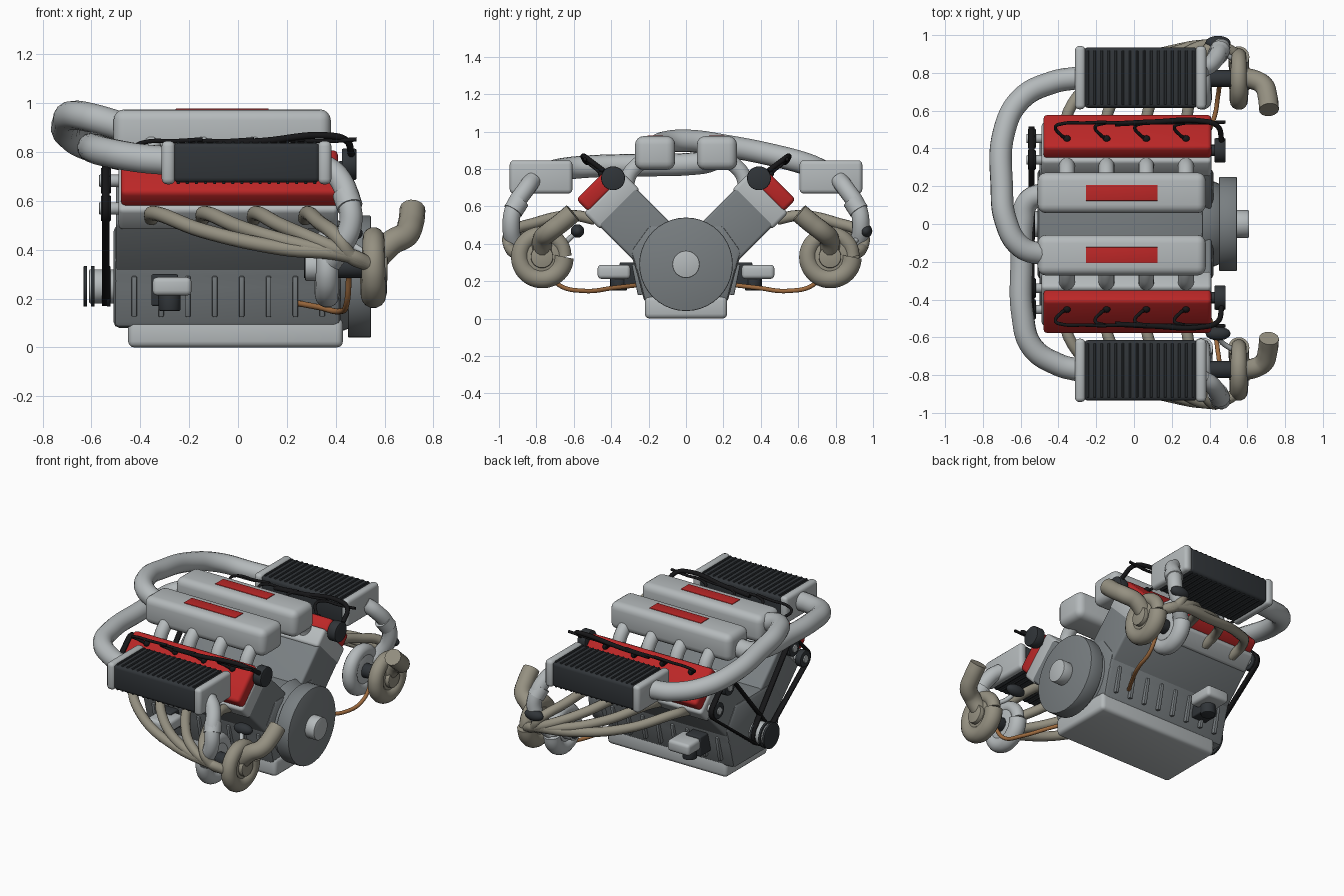
import bpy, bmesh
from math import sin, cos, pi, radians
from mathutils import Matrix, Vector, geometry

if "Cube" in bpy.data.objects:
    bpy.data.objects.remove(bpy.data.objects["Cube"])

def mat(name, r, g, b):
    m = bpy.data.materials.new(name)
    m.diffuse_color = (r, g, b, 1)
    m.use_nodes = True
    m.node_tree.nodes["Principled BSDF"].inputs["Base Color"].default_value = m.diffuse_color
    return m

ALU = mat("aluminium", .46, .49, .50)
IRON = mat("cast_block", .19, .21, .22)
TAN = mat("exhaust_steel", .30, .28, .22)
RED = mat("red_paint", .50, .02, .02)
DARK = mat("dark_parts", .03, .035, .04)
BLACK = mat("rubber", .008, .008, .009)
COPPER = mat("copper_line", .35, .15, .05)

def finish(name, bm, m, loc=(0, 0, 0), rx=0):
    bmesh.ops.recalc_face_normals(bm, faces=bm.faces)
    me = bpy.data.meshes.new(name)
    bm.to_mesh(me)
    bm.free()
    me.materials.append(m)
    ob = bpy.data.objects.new(name, me)
    bpy.context.collection.objects.link(ob)
    ob.location, ob.rotation_euler = loc, (rx, 0, 0)
    smooth(ob)
    return ob

def smooth(ob):
    bpy.ops.object.select_all(action='DESELECT')
    ob.select_set(True)
    bpy.context.view_layer.objects.active = ob
    bpy.ops.object.shade_smooth_by_angle(angle=radians(35))

def round_edges(bm, w, seg=3):
    if w:
        bmesh.ops.bevel(bm, geom=bm.edges[:], offset=w, segments=seg, profile=.5, affect='EDGES')

def box(name, loc, size, m, bevel=.01, rx=0, seg=3):
    bm = bmesh.new()
    bmesh.ops.create_cube(bm, size=1, matrix=Matrix.Diagonal((*size, 1)))
    round_edges(bm, bevel, seg)
    return finish(name, bm, m, loc, rx)

def cyl(name, x0, x1, y, z, r, m, r2=None, bevel=.006, axis='X'):
    # cylinder along x (or z when axis is 'Z', x0/x1 then being heights)
    bm = bmesh.new()
    bmesh.ops.create_cone(bm, cap_ends=True, segments=40, radius1=r, radius2=r2 or r, depth=abs(x1 - x0))
    rim = [e for e in bm.edges if any(len(f.verts) > 4 for f in e.link_faces)]
    bmesh.ops.bevel(bm, geom=rim, offset=bevel, segments=2, profile=.5, affect='EDGES')
    if axis == 'X':
        bm.transform(Matrix.Rotation(pi / 2, 4, 'Y'))
        return finish(name, bm, m, ((x0 + x1) / 2, y, z))
    return finish(name, bm, m, (axis[1], y, z))

def tube(name, pts, r, m, radii=None, res=8):
    cu = bpy.data.curves.new(name, 'CURVE')
    cu.dimensions, cu.bevel_depth, cu.bevel_resolution = '3D', r, 5
    cu.use_fill_caps, cu.resolution_u = True, res
    sp = cu.splines.new('BEZIER')
    sp.bezier_points.add(len(pts) - 1)
    for i, (bp, p) in enumerate(zip(sp.bezier_points, pts)):
        bp.co, bp.handle_left_type, bp.handle_right_type = p, 'AUTO', 'AUTO'
        bp.radius = radii[i] if radii else 1
    cu.materials.append(m)
    ob = bpy.data.objects.new(name, cu)
    bpy.context.collection.objects.link(ob)
    bpy.ops.object.select_all(action='DESELECT')
    ob.select_set(True)
    bpy.context.view_layer.objects.active = ob
    bpy.ops.object.convert(target='MESH')
    smooth(bpy.context.object)

def ball(name, loc, size, m):
    bm = bmesh.new()
    bmesh.ops.create_uvsphere(bm, u_segments=24, v_segments=14, radius=1, matrix=Matrix.Diagonal((*size, 1)))
    finish(name, bm, m, loc)

def scroll(name, x, y, z, r0, r1, outer, m):
    # snail housing: a ring tube that thickens along its turn
    pts, rad = [], []
    for i in range(17):
        a, r = 2 * pi * i / 16, r0 + (r1 - r0) * i / 16
        R = outer - r - .012 * (1 - i / 16)
        pts.append((x, y + R * cos(a), z + R * sin(a)))
        rad.append(r)
    tube(name, pts, 1, m, rad, 4)

def belt(name, x, circles):
    pts = [Vector((y + r * cos(a * pi / 12), z + r * sin(a * pi / 12))) for y, z, r in circles for a in range(24)]
    hull = [pts[i] for i in geometry.convex_hull_2d(pts)]
    bm = bmesh.new()
    rows = [[bm.verts.new((x + dx, p.x, p.y)) for p in hull] for dx in (-.016, .016)]
    for i in range(len(hull)):
        j = (i + 1) % len(hull)
        bm.faces.new((rows[0][i], rows[0][j], rows[1][j], rows[1][i]))
    ob = finish(name, bm, BLACK)
    mod = ob.modifiers.new("thickness", 'SOLIDIFY')
    mod.thickness, mod.offset = .012, 0

PORTS = [-.355, -.145, .065, .275]
AX = .7071

def bank(d, u):
    # y, z of a point d along the tilted bank and u across it (outwards)
    return AX * (d + u), .23 + AX * (d - u)

# Crankcase prism, sump, flywheel
half = [(.22, .08), (.27, .27), (.30, .36), (.2, .5)]
bm = bmesh.new()
f = bm.faces.new([bm.verts.new((-.51, y, z)) for y, z in half + [(-y, z) for y, z in half[::-1]]])
g = bmesh.ops.extrude_face_region(bm, geom=[f])
bmesh.ops.translate(bm, vec=(.93, 0, 0), verts=[v for v in g['geom'] if isinstance(v, bmesh.types.BMVert)])
bmesh.ops.recalc_face_normals(bm, faces=bm.faces)
round_edges(bm, .025, 2)
finish("crankcase", bm, IRON)
box("oil_pan", (-.01, 0, .06), (.88, .44, .12), ALU, .025)
cyl("bell_housing", .36, .46, 0, .29, .25, IRON, .21)
cyl("flywheel", .45, .545, 0, .29, .25, IRON)
cyl("output_hub", .53, .61, 0, .29, .073, ALU)
# Crank pulley
cyl("crank_pulley", -.61, -.49, 0, .25, .07, ALU)
for x in (-.625, -.595, -.53):
    cyl("pulley_rim", x - .007, x + .007, 0, .25, .083, DARK, bevel=.002)

for s in (1, -1):
    rx = -s * pi / 4
    def bp(x, d, u=0):
        y, z = bank(d, u)
        return (x, s * y, z)
    # Cylinder bank, head, rocker cover
    box("cylinder_bank", bp(-.045, .29), (.91, .28, .48), IRON, .015, rx)
    box("cylinder_head", bp(-.04, .56), (.90, .30, .125), ALU, .02, rx)
    box("rocker_cover", bp(-.035, .655), (.89, .255, .095), RED, .022, rx)
    # Side ribs of the crankcase
    for i in range(8):
        box("crankcase_rib", (-.425 + i * .11, s * .257, .21), (.022, .035, .17), IRON, .006, -s * .2, 2)
    # Plenum, badge plate and intake runners
    box("intake_plenum", (-.065, s * .165, .885), (.89, .215, .18), ALU, .045, seg=4)
    box("plenum_plate", (-.065, s * .165, .973), (.38, .085, .012), RED, .003)
    for x in PORTS:
        tube("intake_runner", [(x, s * .2, .86), (x, s * .265, .815), (x, s * .305, .765), (x, s * .32, .70)], .042, ALU)
    # Intercooler core, fins and end tanks
    box("intercooler_core", (.035, s * .775, .757), (.60, .32, .162), DARK, .02)
    for i in range(16):
        box("intercooler_fin", (-.245 + i * .0373, s * .775, .757), (.013, .29, .176), DARK, .003, seg=1)
    for x in (-.285, .355):
        box("intercooler_tank", (x, s * .775, .757), (.055, .335, .178), ALU, .022)
    # Coil distributor and ignition harness
    cyl("distributor", .425, .485, s * .39, .75, .064, DARK)
    tube("distributor_shaft", [(.36, s * .39, .72), (.45, s * .39, .74)], .03, DARK)
    tube("harness", [(-.1, s * .53, .835), (.1, s * .54, .845), (.36, s * .545, .868), (.44, s * .52, .85), (.465, s * .44, .79)], .014, BLACK)
    for x in PORTS:
        tube("plug_lead", [(x, s * .45, .765), (x - .03, s * .47, .79), (x - .06, s * .515, .825),
                           (x - .03, s * .53, .84), (x + .1, s * .535, .845), (x + .21, s * .54, .852)], .009, BLACK)
        ball("plug_cap", (x, s * .45, .772), (.02, .02, .02), BLACK)
    # Cam pulleys and timing belt
    cams = [bank(.56, u) for u in (-.08, .08)]
    for y, z in cams:
        cyl("cam_pulley", -.562, -.52, s * y, z, .053, DARK)
        cyl("cam_pulley_hub", -.57, -.47, s * y, z, .025, ALU)
    belt("timing_belt", -.542, [(s * y, z, .058) for y, z in cams] + [(0, .25, .075)])
    # Exhaust manifold
    for i, x in enumerate(PORTS):
        k = .5 - x
        o = (i - 1.5) * .012
        tube("exhaust_header", [(x, s * .49, .53), (x + .01, s * .60, .55), (x + .25 * k, s * .80, .495 + o),
                                (x + .62 * k, s * (.93 + o), .425 + o), (.46, s * .94, .375), (.54, s * .90, .34)], .03, TAN)
    # Turbocharger
    ty, tz = s * .77, .33
    scroll("turbine_housing", .555, ty, tz, .04, .056, .172, TAN)
    cyl("turbine_wall", .52, .585, ty, tz, .10, TAN)
    cyl("turbine_mouth", .56, .612, ty, tz, .06, TAN)
    cyl("bearing_housing", .38, .53, ty, tz, .045, DARK)
    scroll("compressor_housing", .365, ty, tz, .038, .054, .17, ALU)
    cyl("compressor_wall", .335, .40, ty, tz, .10, ALU)
    cyl("compressor_inlet", .275, .36, ty, tz, .058, ALU)
    cyl("inlet_bore", .27, .28, ty, tz, .045, DARK, bevel=.002)
    tube("exhaust_outlet", [(.56, s * .77, .36), (.63, s * .765, .43), (.685, s * .735, .46),
                            (.708, s * .67, .51), (.715, s * .605, .565)], .053, TAN)
    # Charge pipe from compressor to intercooler
    tube("charge_riser", [(.36, s * .82, .74), (.41, s * .85, .70), (.455, s * .92, .59), (.46, s * .935, .50), (.42, s * .92, .41), (.37, s * .88, .34)], .047, ALU)
    tube("charge_collar", [(.44, s * .89, .63), (.458, s * .925, .575)], .054, ALU)
    # Wastegate actuator, same hand on both sides
    ball("wastegate_can", (.445, ty + .19, .468), (.066, .036, .036), DARK)
    tube("wastegate_rod", [(.445, ty + .19, .468), (.46, ty + .15, .43), (.53, ty + .1, .38)], .014, ALU)
    # Oil drain line
    tube("oil_drain", [(.455, s * .77, .30), (.445, s * .68, .18), (.42, s * .55, .148), (.33, s * .38, .165), (.25, s * .25, .18)], .012, COPPER)
    # Engine mount with dark bracket
    box("engine_mount", (-.27, s * .385, .25), (.16, .175, .075), ALU, .02)
    box("mount_bracket", (-.30, s * .30, .235), (.11, .11, .13), DARK, .008)
    cyl("mount_bush", .15, .23, s * .36, .19, .045, DARK, axis=('Z', -.28))

# Crossover pipes, each feeding the opposite plenum
tube("crossover_high", [(-.29, .775, .765), (-.43, .75, .775), (-.60, .66, .82), (-.69, .48, .87), (-.70, .20, .925),
                        (-.68, .02, .95), (-.60, -.12, .94), (-.46, -.165, .90)], .06, ALU)
tube("crossover_low", [(-.29, -.775, .765), (-.40, -.745, .775), (-.54, -.65, .80), (-.59, -.48, .815), (-.595, -.2, .82),
                       (-.59, .0, .825), (-.56, .12, .84), (-.46, .165, .87)], .06, ALU)
